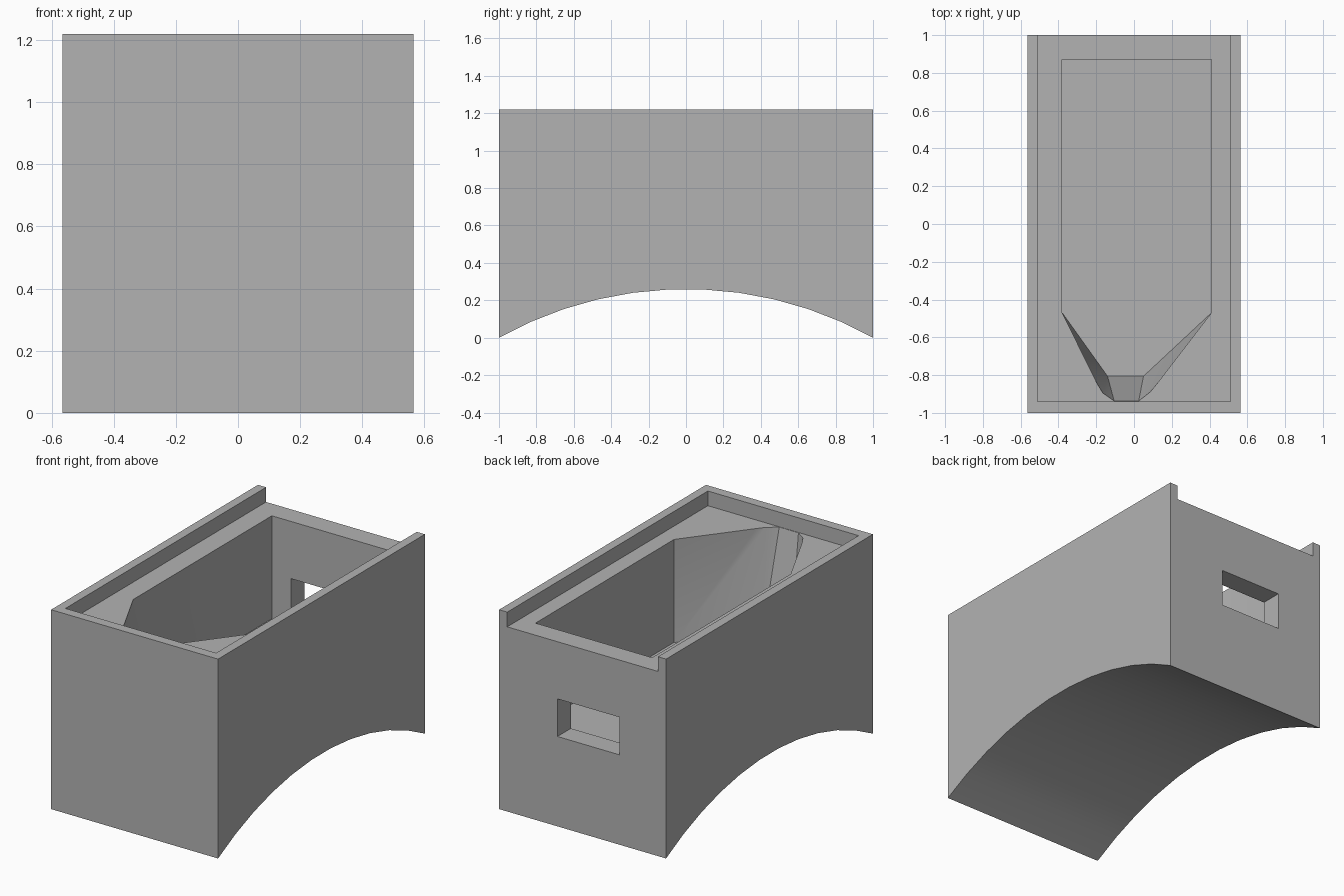
import bpy
import bmesh
import math

cube = bpy.data.objects.get("Cube")
if cube:
    bpy.data.objects.remove(cube, do_unlink=True)

HALF_X, HALF_Y, TOP = 0.565, 1.0, 1.22
RECESS_Z, FLOOR_Z = 1.13, 0.50

grey = bpy.data.materials.new("plain grey")
grey.use_nodes = True
COLOUR = (0.45, 0.45, 0.45, 1)
grey.diffuse_color = COLOUR
grey.node_tree.nodes["Principled BSDF"].inputs["Base Color"].default_value = COLOUR


def add_object(name, bm):
    bmesh.ops.recalc_face_normals(bm, faces=bm.faces)
    mesh = bpy.data.meshes.new(name)
    bm.to_mesh(mesh)
    bm.free()
    mesh.materials.append(grey)
    obj = bpy.data.objects.new(name, mesh)
    bpy.context.collection.objects.link(obj)
    return obj


def hull_object(name, points):
    bm = bmesh.new()
    for p in points:
        bm.verts.new(p)
    bmesh.ops.convex_hull(bm, input=bm.verts)
    bmesh.ops.dissolve_limit(bm, angle_limit=0.01, verts=bm.verts, edges=bm.edges)
    return add_object(name, bm)


def box(name, xs, ys, zs):
    return hull_object(name, [(x, y, z) for x in xs for y in ys for z in zs])


# Body: side profile with an arched underside, extruded across x
RISE, STEPS = 0.26, 11
radius = (HALF_Y ** 2 + RISE ** 2) / (2 * RISE)
half_angle = math.asin(HALF_Y / radius)
angles = [half_angle * (2 * i / STEPS - 1) for i in range(STEPS + 1)]
profile = [(radius * math.sin(a), RISE - radius * (1 - math.cos(a))) for a in angles]
profile += [(HALF_Y, TOP), (-HALF_Y, TOP)]
bm = bmesh.new()
side = bm.faces.new([bm.verts.new((-HALF_X, y, z)) for y, z in profile])
extruded = bmesh.ops.extrude_face_region(bm, geom=[side])["geom"]
bmesh.ops.translate(bm, vec=(2 * HALF_X, 0, 0),
                    verts=[v for v in extruded if isinstance(v, bmesh.types.BMVert)])
body = add_object("arched_box", bm)

# Lid recess, open at the back
lid_recess = box("lid_recess", (-0.51, 0.51), (-0.94, 1.1), (RECESS_Z, 1.3))

# Cavity: straight walls behind, tapering to a rounded spout at the front
back = [(0.41, 0.87), (-0.38, 0.87), (-0.38, -0.47), (0.41, -0.47)]
spout = [(-0.195, -0.845), (-0.165, -0.895), (-0.105, -0.937),
         (0.025, -0.937), (0.085, -0.89), (0.118, -0.85)]
floor_front = [(-0.14, -0.806), (0.05, -0.806)]
cavity = hull_object("cavity",
                     [(x, y, z) for x, y in back + spout for z in (RECESS_Z, 1.18)]
                     + [(x, y, FLOOR_Z) for x, y in back + floor_front])

# Window through the back wall
window = box("window", (-0.25, 0.17), (0.8, 1.1), (0.55, 0.78))

for cutter in (lid_recess, cavity, window):
    cut = body.modifiers.new(cutter.name, 'BOOLEAN')
    cut.operation = 'DIFFERENCE'
    cut.solver = 'EXACT'
    cut.object = cutter
    bpy.context.view_layer.objects.active = body
    bpy.ops.object.modifier_apply(modifier=cut.name)
    bpy.data.objects.remove(cutter, do_unlink=True)

# Smooth the arch and spout, keep corners sharp
body.select_set(True)
bpy.ops.object.shade_smooth_by_angle(angle=math.radians(30))
